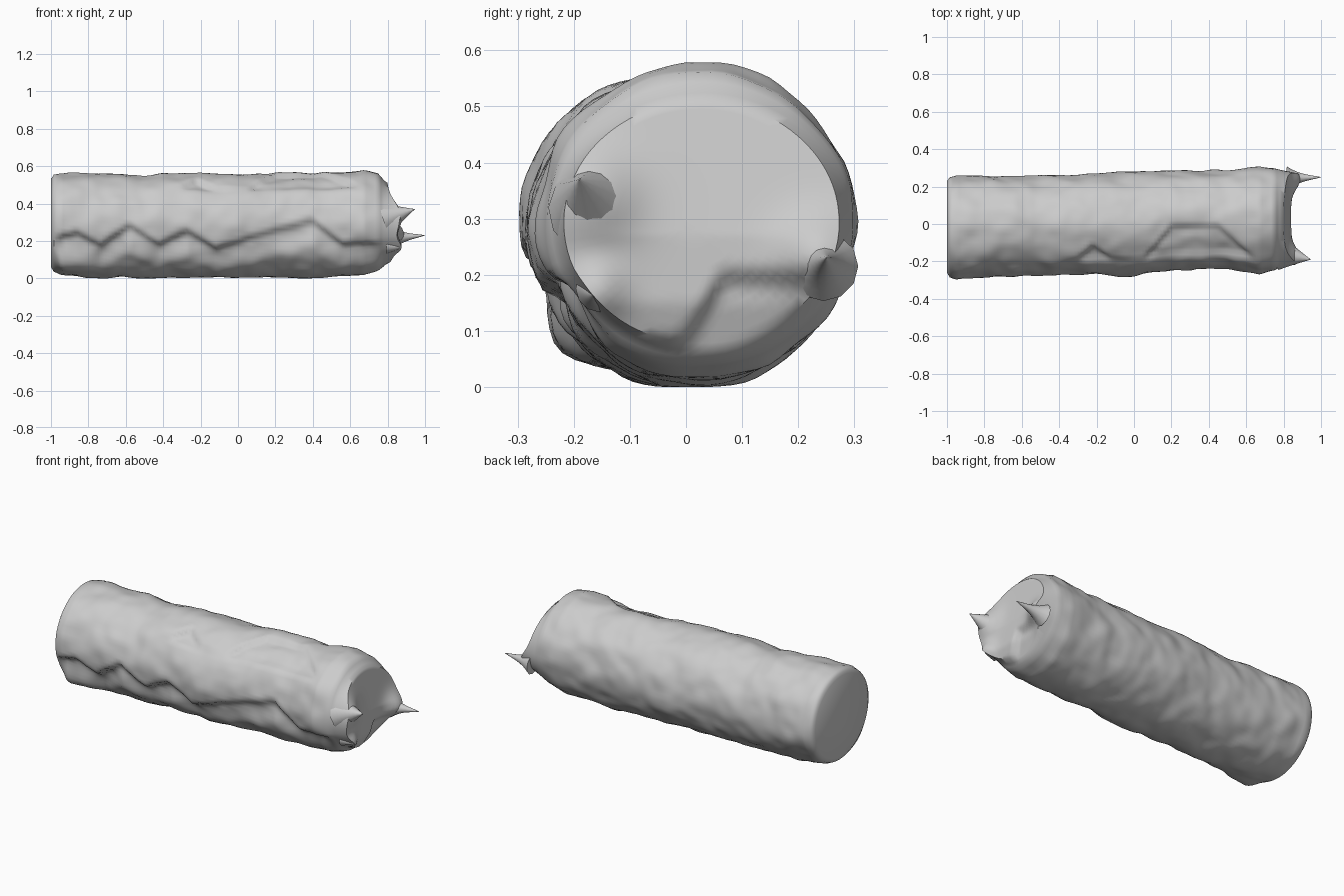
import bpy, bmesh, math
from mathutils import Vector, noise

cube = bpy.data.objects.get("Cube")
if cube:
    bpy.data.objects.remove(cube)

grey = bpy.data.materials.new("weathered grey")
grey.use_nodes = True
colour = (0.6, 0.6, 0.6, 1)
grey.diffuse_color = colour
grey.node_tree.nodes["Principled BSDF"].inputs["Base Color"].default_value = colour

# Trunk outline: x, front y, back y, bottom z, top z
STATIONS = [
    (-1, -.26, .23, .06, .53), (-.985, -.285, .25, .035, .555),
    (-.95, -.3, .26, .02, .565), (-.8, -.285, .26, 0, .565),
    (-.53, -.28, .26, 0, .55), (-.3, -.27, .265, 0, .565),
    (0, -.28, .285, 0, .555), (.2, -.25, .285, 0, .565),
    (.5, -.245, .29, 0, .565), (.67, -.27, .305, .01, .58),
    (.75, -.25, .3, .04, .56), (.8, -.22, .285, .08, .5)]

# Crooked bark edges: x and degrees from the top towards the front
LOWER_EDGE = [(-1, 105), (-.86, 95), (-.73, 108), (-.58, 84), (-.42, 107),
              (-.27, 92), (-.12, 112), (.08, 98), (.25, 88), (.4, 80),
              (.56, 108), (.8, 112)]
UPPER_EDGE = [(-.7, 60), (-.3, 40), (-.22, 22), (-.12, 40), (.05, 42),
              (.2, 3), (.45, 3), (.65, 44), (.8, 60)]


def sample(table, x):
    """Interpolate the rows of a table at x."""
    if x <= table[0][0]:
        return table[0][1:]
    for a, b in zip(table, table[1:]):
        if x <= b[0]:
            t = (x - a[0]) / (b[0] - a[0])
            return [p + (q - p) * t for p, q in zip(a[1:], b[1:])]
    return table[-1][1:]


def step(a, b, v):
    t = min(max((v - a) / (b - a), 0), 1)
    return t * t * (3 - 2 * t)


def relief(x, ang):
    """Depth of the bark hollows and lumps."""
    u = math.degrees(ang) - 90
    fade = step(-1, -.93, x) * step(.8, .68, x)
    d = u - sample(LOWER_EDGE, x)[0]
    hollow = step(0, 9, d) * step(38, 12, d) * .03
    d = u - sample(UPPER_EDGE, x)[0]
    hollow += step(0, 8, d) * step(50, 38, u) * .022
    side = Vector((x * 7, math.cos(ang) * 2.2, math.sin(ang) * 2.2))
    lumps = noise.noise(side) * .012 + noise.noise(side * 2) * .005
    # Swollen foot near the closed end
    foot = .03 * step(-.7, -.85, x) * math.exp(-((u - 138) / 14) ** 2)
    return fade * (lumps - hollow + foot - .003)


def broken_x(y, z):
    """Height of the broken end face, flaring towards its splinters."""
    x = .84 - .17 * max(0, z - .27) - .35 * max(0, .15 - z)
    x -= .03 * step(.02, -.03, z - .2 + .12 * step(.08, -.02, y))
    for sy, sz, h, w in ((-.17, .34, .05, .08), (.24, .23, .05, .07),
                         (-.16, .17, .035, .05)):
        x += h * math.exp(-((y - sy) ** 2 + (z - sz) ** 2) / w ** 2)
    return x


def finish(bm, name):
    bmesh.ops.recalc_face_normals(bm, faces=bm.faces)
    mesh = bpy.data.meshes.new(name)
    bm.to_mesh(mesh)
    bm.free()
    mesh.materials.append(grey)
    obj = bpy.data.objects.new(name, mesh)
    bpy.context.collection.objects.link(obj)
    bpy.ops.object.select_all(action='DESELECT')
    obj.select_set(True)
    bpy.context.view_layer.objects.active = obj
    bpy.ops.object.shade_smooth_by_angle(angle=math.radians(50))
    return obj


def bridge(bm, rings):
    n = len(rings[0])
    for a, b in zip(rings, rings[1:]):
        for i in range(n):
            j = (i + 1) % n
            bm.faces.new((a[i], a[j], b[j], b[i]))


# Log body with a flat closed end and a broken end
SEG, LENGTHS, CAP = 80, 110, 14
bm = bmesh.new()
rings = []
xs = [-1, -.992, -.985, -.97] + [-.95 + 1.73 * i / LENGTHS for i in range(LENGTHS + 1)]
for x in xs:
    front, back, low, top = sample(STATIONS, x)
    cy, cz = (front + back) / 2, (low + top) / 2
    ring = []
    for i in range(SEG):
        a = math.tau * i / SEG
        r = relief(x, a if a > math.pi / 2 else a + math.tau)
        y = cy + ((back - front) / 2 + r) * math.cos(a)
        z = cz + ((top - low) / 2 + r) * math.sin(a)
        ring.append(bm.verts.new((x, y, max(z, 0))))
    rings.append(ring)
rim = [v.co.copy() for v in rings[-1]]
for k in range(CAP):
    s = .94 * (1 - k / CAP)
    ring = []
    for p in rim:
        y, z = p.y * s, .29 + (p.z - .29) * s
        ring.append(bm.verts.new((broken_x(y, z), y, z)))
    rings.append(ring)
bridge(bm, rings)
bm.faces.new(rings[0])
bm.faces.new(rings[-1])
finish(bm, "log_body")


def splinter(name, base, tip, radius, power):
    """Flared spike from a wide base to a fine tip."""
    base, tip = Vector(base), Vector(tip)
    axis = tip - base
    turn = axis.to_track_quat('Z', 'Y')
    bm = bmesh.new()
    rings = []
    for k in range(9):
        t = k / 8
        r = radius * (1 - t) ** power + .011 * (1 - t ** 4) + .001
        rings.append([bm.verts.new(base + axis * t + turn @ Vector(
            (r * math.cos(math.tau * i / 12), r * math.sin(math.tau * i / 12), 0)))
            for i in range(12)])
    bridge(bm, rings)
    bm.faces.new(rings[0])
    bm.faces.new(rings[-1])
    finish(bm, name)


# Splinters on the broken end
splinter("front_splinter", (.79, -.16, .32), (.945, -.19, .37), .075, 1.3)
splinter("back_splinter", (.82, .245, .215), (1, .25, .23), .05, 2.5)
splinter("small_splinter", (.8, -.155, .175), (.87, -.165, .165), .03, 1.2)
